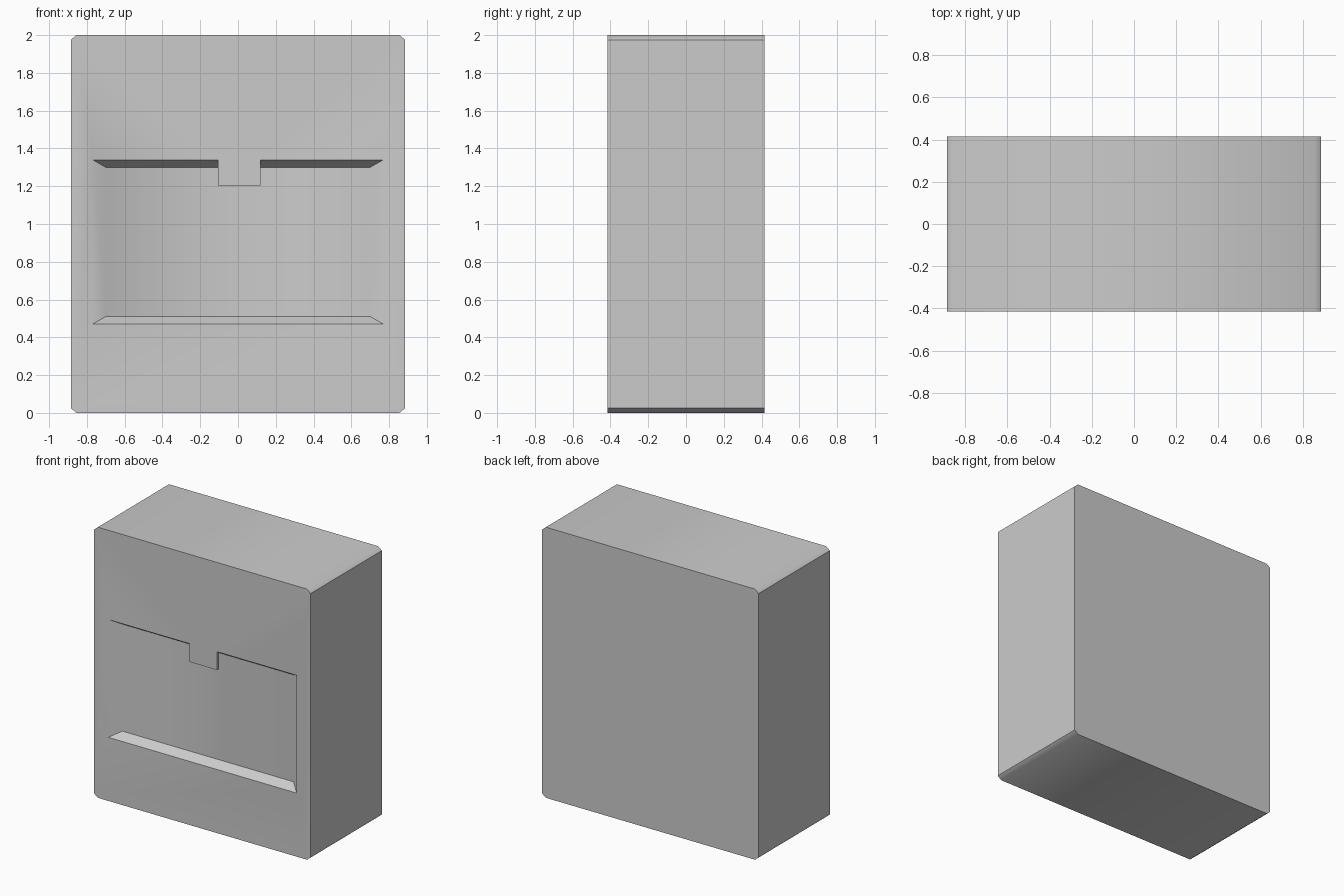
import bpy, bmesh, math

if "Cube" in bpy.data.objects:
    bpy.data.objects.remove(bpy.data.objects["Cube"])

W, D, H = 0.885, 0.415, 2.0      # half width, half depth, height
CX, CZ = 0.03, 0.025             # corner chamfer
RD = 0.064                       # recess depth


def loft(name, rings):
    """Closed solid between two (y, [(x, z), ...]) outlines."""
    bm = bmesh.new()
    a, b = [[bm.verts.new((x, y, z)) for x, z in pts] for y, pts in rings]
    n = len(a)
    bm.faces.new(a)
    bm.faces.new(b[::-1])
    for i in range(n):
        j = (i + 1) % n
        bm.faces.new((a[j], a[i], b[i], b[j]))
    bmesh.ops.recalc_face_normals(bm, faces=bm.faces)
    mesh = bpy.data.meshes.new(name)
    bm.to_mesh(mesh)
    bm.free()
    ob = bpy.data.objects.new(name, mesh)
    bpy.context.collection.objects.link(ob)
    return ob


def rect(x0, x1, z0, z1):
    return [(x0, z0), (x1, z0), (x1, z1), (x0, z1)]


def cut(target, cutter):
    mod = target.modifiers.new("cut", 'BOOLEAN')
    mod.operation = 'DIFFERENCE'
    mod.solver = 'EXACT'
    mod.object = cutter
    bpy.context.view_layer.objects.active = target
    bpy.ops.object.modifier_apply(modifier=mod.name)
    bpy.data.objects.remove(cutter)


# Cabinet body with chamfered corners
outline = [(-W + CX, 0), (W - CX, 0), (W, CZ), (W, H - CZ),
           (W - CX, H), (-W + CX, H), (-W, H - CZ), (-W, CZ)]
body = loft("cabinet_body", [(-D, outline), (D, outline)])

# Sloped front recess, extended past the front so the cut is clean
recess = loft("recess_cutter", [(-D - RD, rect(-0.84, 0.84, 0.43, 1.38)),
                                (-D + RD, rect(-0.70, 0.70, 0.51, 1.30))])

# Thin flush lip left hanging at the top of the recess
lip = rect(-0.105, 0.12, 1.205, 1.5)
lip_keeper = loft("lip_keeper", [(-0.6, lip), (-D + 0.02, lip)])
cut(recess, lip_keeper)
cut(body, recess)

# Smooth the shallow slopes, keep the steep edges crisp
bpy.ops.object.select_all(action='DESELECT')
body.select_set(True)
bpy.context.view_layer.objects.active = body
bpy.ops.object.shade_smooth_by_angle(angle=math.radians(45))
